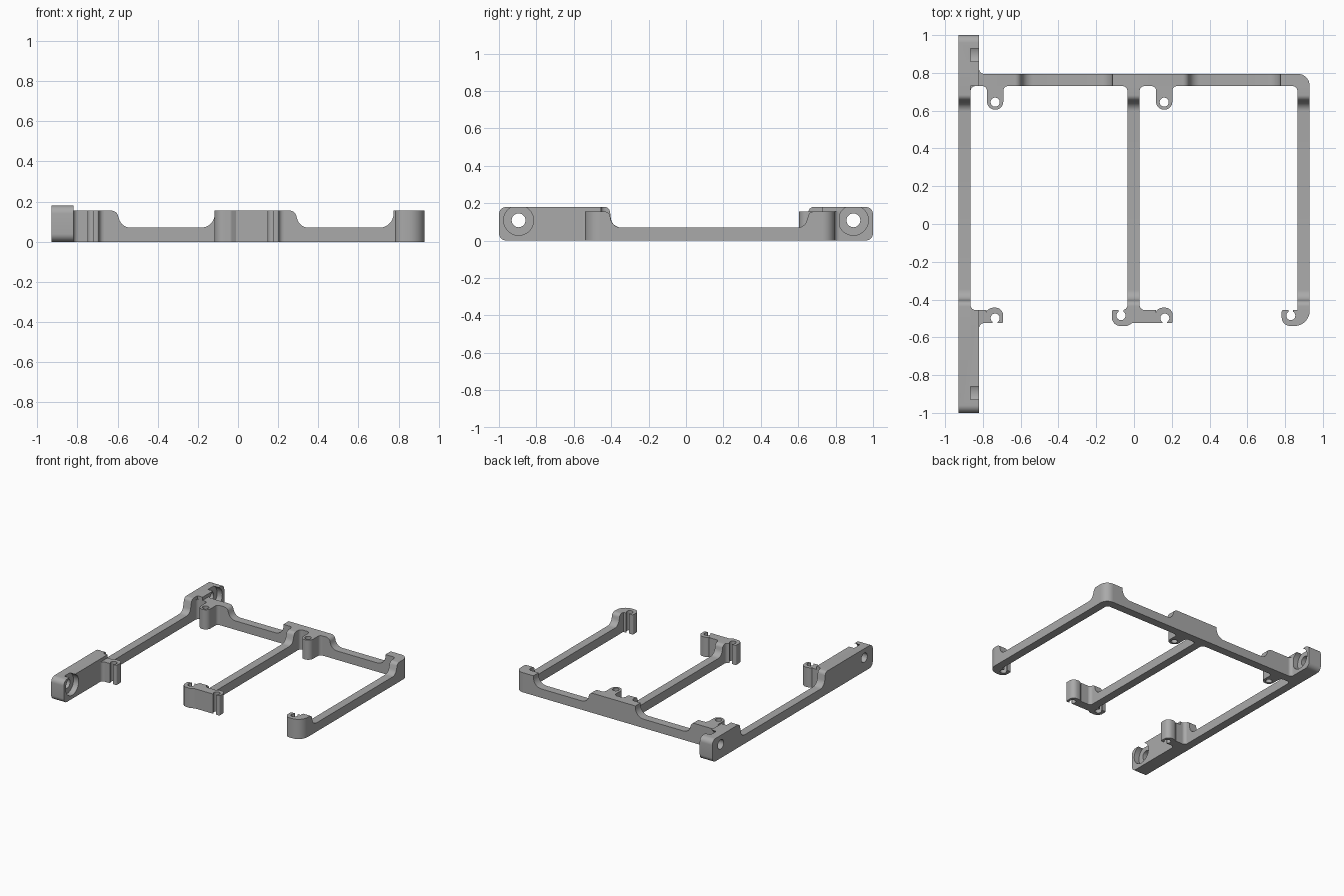
import bpy
import bmesh
import math
from mathutils import Vector

cube = bpy.data.objects.get("Cube")
if cube:
    bpy.data.objects.remove(cube, do_unlink=True)

GREY = (0.4, 0.4, 0.4, 1)
mat = bpy.data.materials.new("matte grey")
mat.use_nodes = True
mat.diffuse_color = GREY
mat.node_tree.nodes["Principled BSDF"].inputs["Base Color"].default_value = GREY

LOW, TALL, BLOCK = 0.07, 0.155, 0.18   # bar, post and end block heights


def rounded(points, steps=8):
    """Replace every corner that has a radius (third value) with an arc."""
    out = []
    for i, p in enumerate(points):
        c = Vector(p[:2])
        if len(p) < 3:
            out.append(c)
            continue
        a = (Vector(points[i - 1][:2]) - c).normalized()
        b = (Vector(points[(i + 1) % len(points)][:2]) - c).normalized()
        half = a.angle(b) / 2
        centre = c + (a + b).normalized() * p[2] / math.sin(half)
        start = c + a * p[2] / math.tan(half) - centre
        end = c + b * p[2] / math.tan(half) - centre
        sweep = start.angle(end)
        for k in range(steps + 1):
            t = k / steps
            out.append(centre + (start * math.sin((1 - t) * sweep)
                                 + end * math.sin(t * sweep)) / math.sin(sweep))
    return out


def circle(x, y, r, n=32):
    return [(x + r * math.cos(math.tau * k / n), y + r * math.sin(math.tau * k / n))
            for k in range(n)]


def rect(x0, x1, y0, y1):
    return [(x0, y0), (x1, y0), (x1, y1), (x0, y1)]


def prism(name, outlines, axis, lo, hi):
    """Extrude 2D outlines along an axis; 2D means yz, xz or xy."""
    place = {"x": lambda u, v, w: (w, u, v),
             "y": lambda u, v, w: (u, w, v),
             "z": lambda u, v, w: (u, v, w)}[axis]
    bm = bmesh.new()
    for outline in outlines:
        pts = rounded(outline)
        face = bm.faces.new([bm.verts.new(place(p[0], p[1], lo)) for p in pts])
        new = bmesh.ops.extrude_face_region(bm, geom=[face])["geom"]
        bmesh.ops.translate(bm, vec=place(0, 0, hi - lo),
                            verts=[g for g in new if isinstance(g, bmesh.types.BMVert)])
    bmesh.ops.recalc_face_normals(bm, faces=bm.faces)
    mesh = bpy.data.meshes.new(name)
    bm.to_mesh(mesh)
    bm.free()
    mesh.materials.append(mat)
    ob = bpy.data.objects.new(name, mesh)
    bpy.context.collection.objects.link(ob)
    return ob


def activate(ob):
    bpy.ops.object.select_all(action="DESELECT")
    ob.select_set(True)
    bpy.context.view_layer.objects.active = ob


def cut(ob, outline, axis, lo, hi):
    cutter = prism("cutter", [outline], axis, lo, hi)
    cutter.hide_render = True
    mod = ob.modifiers.new("cut", "BOOLEAN")
    mod.operation, mod.solver, mod.object = "DIFFERENCE", "EXACT", cutter
    activate(ob)
    bpy.ops.object.modifier_apply(modifier=mod.name)
    bpy.data.objects.remove(cutter, do_unlink=True)


def finish(ob):
    activate(ob)
    bpy.ops.object.shade_smooth_by_angle(angle=math.radians(30))


def dip(h):
    """Top line of a leg from its back post down to the bar and up again."""
    return [(0.66, h, 0.03), (0.635, LOW, 0.05), (-0.395, LOW, 0.055), (-0.41, h, 0.03)]


# Mounting rail: thin bar rising into a wide block at each end
rail_line = [(-0.6, 0), (0.8, 0), (0.8, BLOCK)] + dip(BLOCK) + [(-0.6, BLOCK)]
finish(prism("mounting_rail", [rail_line], "x", -0.93, -0.865))

for name, side, inner in (("front_mount_block", -1, 0.455), ("back_mount_block", 1, 0.73)):
    profile = [(side * inner, 0), (side, 0, 0.04), (side, BLOCK, 0.04), (side * inner, BLOCK)]
    block = prism(name, [profile], "x", -0.93, -0.82)
    cut(block, circle(side * 0.895, 0.108, 0.037), "x", -1, -0.7)
    cut(block, circle(side * 0.895, 0.108, 0.08, 48), "x", -0.865, -0.7)
    finish(block)

# Back rail with raised sections over the posts
back_line = [(-0.83, 0), (0.865, 0), (0.865, TALL), (0.775, TALL),
             (0.775, LOW, 0.07), (0.305, LOW, 0.06), (0.285, TALL, 0.035),
             (-0.115, TALL), (-0.115, LOW, 0.07), (-0.58, LOW, 0.06),
             (-0.605, TALL, 0.035), (-0.83, TALL)]
finish(prism("back_rail", [back_line], "y", 0.73, 0.795))
corner = [(0.865, 0.73), (0.93, 0.73), (0.93, 0.795, 0.063), (0.865, 0.795)]
finish(prism("back_corner", [corner], "z", 0, TALL))

# Two legs running forward from the back rail
leg_line = [(-0.455, 0), (0.73, 0), (0.73, TALL)] + dip(TALL) + [(-0.455, TALL)]
for name, x in (("middle_leg", -0.035), ("left_leg", 0.865)):
    finish(prism(name, [leg_line], "x", x, x + 0.065))

# Drilled bosses on the back rail
for name, x in (("right_boss", -0.735), ("middle_boss", 0.16)):
    w = 0.043
    plan = [(x - w, 0.73), (x - w, 0.605, 0.042), (x + w, 0.605, 0.042), (x + w, 0.73)]
    boss = prism(name, [plan], "z", 0, TALL)
    cut(boss, circle(x, 0.645, 0.024), "z", -0.1, 0.3)
    finish(boss)


def clip_slot(ob, x, y, way):
    """Round rod seat with a narrow mouth towards the front or the back."""
    cut(ob, circle(x, y, 0.024), "z", -0.1, 0.3)
    cut(ob, rect(x - 0.013, x + 0.013, *sorted((y, y + way * 0.1))), "z", -0.1, 0.3)


def front_clip_end(x):
    return [(x + 0.042, -0.525, 0.01), (x + 0.042, -0.443, 0.04),
            (x - 0.042, -0.443, 0.04), (x - 0.045, -0.455)]


def back_clip_end(x):
    return [(x - 0.048, -0.455, 0.01), (x - 0.048, -0.54, 0.045)]


# Snap clips at the front
clip = prism("right_clip", [[(-0.82, -0.455), (-0.82, -0.525)] + front_clip_end(-0.735)],
             "z", 0, TALL)
clip_slot(clip, -0.735, -0.498, -1)
finish(clip)

clip = prism("middle_clips", [back_clip_end(-0.069) + [(-0.035, -0.54, 0.02), (-0.01, -0.525)]
                              + front_clip_end(0.163)], "z", 0, TALL)
clip_slot(clip, -0.069, -0.485, 1)
clip_slot(clip, 0.163, -0.498, -1)
finish(clip)

clip = prism("left_clip", [back_clip_end(0.83) + [(0.93, -0.54, 0.08), (0.93, -0.455)]],
             "z", 0, TALL)
clip_slot(clip, 0.83, -0.485, 1)
finish(clip)


# Small concave fillets in the inside corners
def fillet(x, y, sx, sy, r=0.025):
    arc = [(x + sx * r * (1 - math.sin(t)), y + sy * r * (1 - math.cos(t)))
           for t in (math.pi / 2 * k / 6 for k in range(7))]
    return [(x, y)] + arc


spots = [(-0.865, 0.73, 1, -1), (-0.035, 0.73, -1, -1), (0.03, 0.73, 1, -1),
         (0.865, 0.73, -1, -1), (-0.82, 0.795, 1, 1), (-0.82, -0.525, 1, -1),
         (-0.035, -0.455, -1, 1), (0.03, -0.455, 1, 1)]
for boss_x in (-0.735, 0.16):
    spots += [(boss_x - 0.043, 0.73, -1, -1), (boss_x + 0.043, 0.73, 1, -1)]
finish(prism("corner_fillets", [fillet(*s) for s in spots], "z", 0, TALL))
finish(prism("front_block_fillet", [fillet(-0.865, -0.455, 1, 1)], "z", 0, BLOCK))
